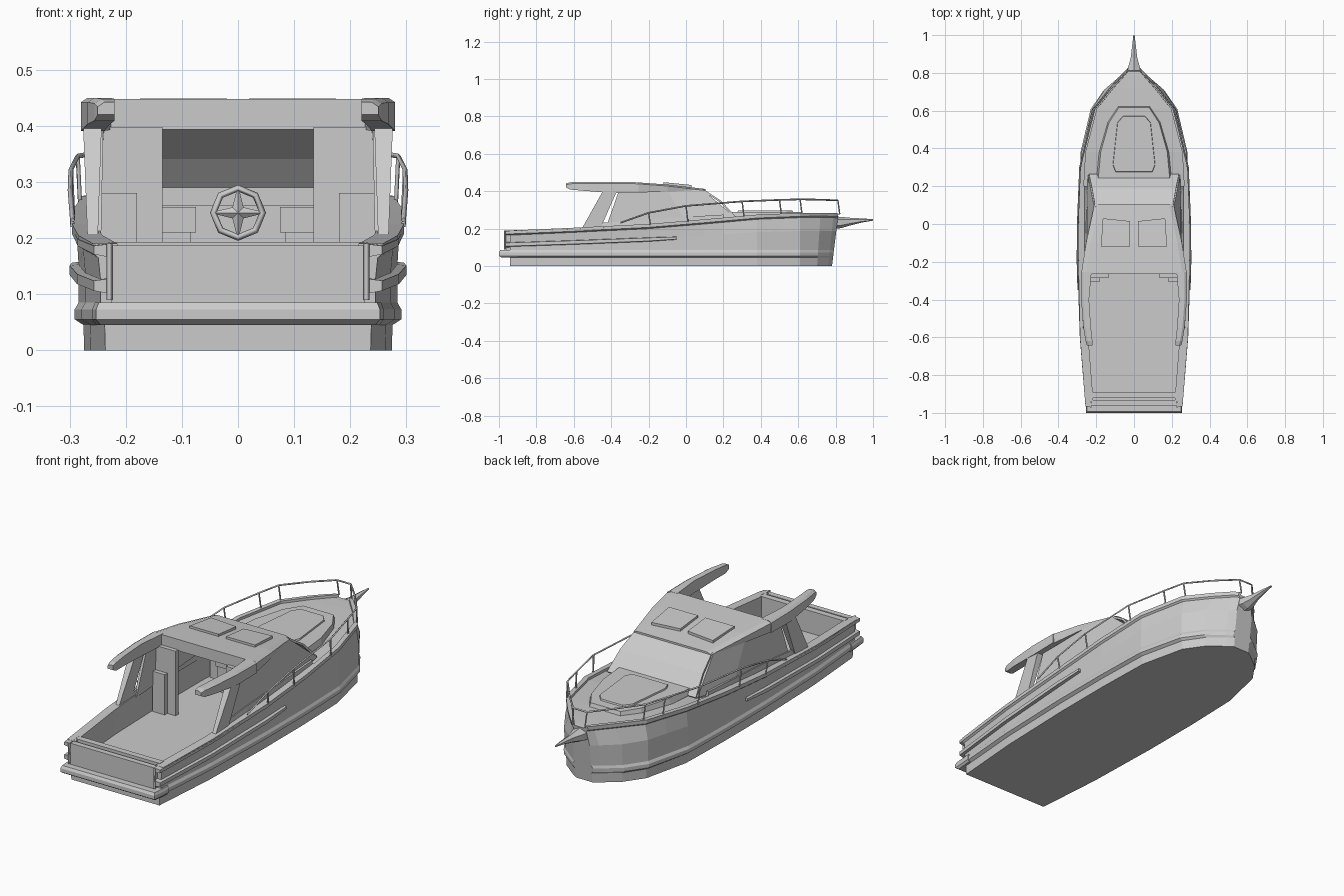
import bpy, bmesh, math
from mathutils import Vector

if "Cube" in bpy.data.objects:
    bpy.data.objects.remove(bpy.data.objects["Cube"])


def make(name, verts, faces, mirror=False, solid=0.0):
    me = bpy.data.meshes.new(name)
    me.from_pydata(verts, [], faces)
    bm = bmesh.new()
    bm.from_mesh(me)
    bmesh.ops.recalc_face_normals(bm, faces=bm.faces)
    bm.to_mesh(me)
    bm.free()
    ob = bpy.data.objects.new(name, me)
    bpy.context.collection.objects.link(ob)
    if solid:
        m = ob.modifiers.new("thickness", 'SOLIDIFY')
        m.thickness, m.offset = solid, 0
    if mirror:
        ob.modifiers.new("mirror", 'MIRROR')
    return ob


def loft(name, rings, mirror=False):
    n = len(rings[0])
    verts = [v for r in rings for v in r]
    faces = [list(range(n)), list(range(len(verts) - n, len(verts)))]
    for i in range(len(rings) - 1):
        for j in range(n):
            k = (j + 1) % n
            faces.append([i * n + j, i * n + k, (i + 1) * n + k, (i + 1) * n + j])
    return make(name, verts, faces, mirror)


def box(name, x0, x1, y0, y1, z0, z1, mirror=False):
    return loft(name, [[(x0, y0, z), (x1, y0, z), (x1, y1, z), (x0, y1, z)] for z in (z0, z1)], mirror)


def tube(name, paths, r, mirror=False, cyclic=False):
    cu = bpy.data.curves.new(name, 'CURVE')
    cu.dimensions, cu.bevel_depth, cu.bevel_resolution = '3D', r, 0
    cu.use_fill_caps = True
    for p in paths:
        s = cu.splines.new('POLY')
        s.points.add(len(p) - 1)
        for pt, co in zip(s.points, p):
            pt.co = (*co, 1)
        s.use_cyclic_u = cyclic
    ob = bpy.data.objects.new(name, cu)
    bpy.context.collection.objects.link(ob)
    if mirror:
        ob.modifiers.new("mirror", 'MIRROR')
    return ob


# Hull stations: y, half width at gunwale, half width of topsides, gunwale height
ST = [(-.94, .255, .245, .19), (-.6, .282, .272, .205), (-.2, .293, .284, .225),
      (.1, .291, .284, .25), (.38, .275, .276, .275), (.61, .215, .222, .284),
      (.72, .128, .155, .285), (.79, .066, .078, .284), (.815, .04, .045, .282)]


def at(y, col):
    if y <= ST[0][0]:
        return ST[0][col]
    for a, b in zip(ST, ST[1:]):
        if y <= b[0]:
            return a[col] + (b[col] - a[col]) * (y - a[0]) / (b[0] - a[0])
    return ST[-1][col]


def hull_ring(y, open_well):
    w, m, zt = at(y, 1), at(y, 2), at(y, 3)
    rim = w - (.04 if open_well else min(.02, w * .3))
    floor = .085 if open_well else zt - .012
    half = [(m * .965, 0), (m * .97, .045), (m + .007, .055), (m + .007, .073), (m, .085),
            (m, zt * .66), (w - .006, zt - .025), (w + .003, zt - .018), (w + .003, zt),
            (rim, zt), (rim, floor)]
    rake = max(0, y - .6) * .16
    pts = [(x, y + rake * (z / zt - 1), z) for x, z in half]
    return pts + [(-x, yy, z) for x, yy, z in reversed(pts)]


# Hull with open cockpit aft and closed deck forward
loft("hull", [hull_ring(y, True) for y in (-.94, -.6, -.2, .1, .2)] +
     [hull_ring(y, False) for y in (.201, .38, .5, .61, .72, .79, .815)])

# Swim platform and transom
loft("swim_platform", [[(-w, y, z), (w, y, z), (w + .007, -.9, z), (-w - .007, -.9, z)]
     for w, y, z in ((.245, -.985, .045), (.253, -1, .055), (.253, -1, .073), (.248, -.993, .085))])
box("transom_panel", -.225, .225, -.962, -.935, .083, .187)
box("transom_inner", -.225, .225, -.92, -.89, .08, .193)
tube("stern_post", [[(.229, -.968, .09), (.229, -.968, .19)]], .005, True)


# Strakes along the hull sides
def strake(name, secs):
    loft(name, [[(at(y, 2) - .02, y, z0), (at(y, 2) + o, y, z0 + .006),
                 (at(y, 2) + o, y, z1 - .004), (at(y, 2) - .02, y, z1)] for y, z0, z1, o in secs], True)


strake("rub_strake", [(-.965, .1, .128, .012), (-.6, .112, .14, .015), (-.2, .128, .155, .016),
                      (-.05, .138, .16, .012)])
strake("upper_strake", [(-.965, .165, .19, .012), (-.6, .18, .202, .014), (-.3, .197, .215, .012),
                        (.1, .235, .245, .006)])

# Foredeck trunk and hatch
def slab(name, outline, z0, z1, inset):
    pts = outline + [(-x, y) for x, y in reversed(outline)]
    c = sum(y for x, y in pts) / len(pts)
    loft(name, [[(x * s, c + (y - c) * s, z) for x, y in pts] for s, z in ((1, z0), (inset, z1))])


slab("foredeck_trunk", [(.2, .22), (.185, .38), (.14, .54), (.085, .625)], .262, .29, .95)
slab("foredeck_hatch", [(.1, .272), (.115, .31), (.09, .54), (.06, .575)], .28, .297, .96)

# Bowsprit: tapered pointed spar
loft("bowsprit", [[(w * math.cos(a), y, zc + h * math.sin(a)) for a in
     [math.radians(30 + 60 * k) for k in range(6)]]
     for y, w, h, zc in ((.78, .05, .034, .232), (.83, .036, .03, .233), (.88, .02, .02, .238),
                         (.94, .012, .011, .244), (1.0, .004, .004, .247))])

# Cabin sides and windshield
side = [(.238, .26, .262), (.25, 0, .23), (.25, -.43, .2),
        (.246, -.36, .4), (.24, -.1, .405), (.205, .09, .405)]
make("cabin_side", side, [[0, 1, 4, 5], [1, 2, 3, 4]], True, .012)
make("windshield", [(-.238, .262, .262), (.238, .262, .262), (.222, .185, .345), (.205, .09, .407),
                    (-.205, .09, .407), (-.222, .185, .345)], [[0, 1, 2, 5], [5, 2, 3, 4]], False, .01)

# Roof with aft arms
loft("roof", [[(-w, y, zb), (w, y, zb), (w + .004, y, zt - .008), (w - .02, y, zt),
               (-w + .02, y, zt), (-w - .004, y, zt - .008)]
              for y, w, zb, zt in ((.105, .205, .4, .412), (-.1, .25, .398, .436), (-.265, .276, .393, .448))])
loft("roof_arm", [[(xi, y, zb), (xo, y, zb), (xo, y, zt - .008), (xo - .012, y, zt), (xi, y, zt)]
                  for y, xi, xo, zb, zt in ((-.255, .225, .28, .393, .448), (-.4, .238, .28, .391, .45),
                                            (-.55, .228, .268, .403, .45), (-.62, .22, .256, .409, .448),
                                            (-.642, .22, .25, .42, .442))], True)
for s in (-1, 1):
    pts = [(.02, -.12), (.175, -.12), (.165, .03), (.02, .015)]
    loft("roof_hatch", [[(s * x, y, .4285 - (y + .05) * .1 + d) for x, y in pts] for d in (-.008, .013)])

# Slanted pillars holding the arms
loft("arm_pillar", [[(xi, y0, z), (xo, y0, z), (xo, y1, z), (xi, y1, z)]
                    for xi, xo, y0, y1, z in ((.25, .268, -.56, -.46, .195), (.243, .276, -.445, -.37, .4))], True)
loft("pillar_foot", [[(.248, y, .2), (.266, y, .2), (.26, y, z), (.25, y, z)]
                     for y, z in ((-.52, .225), (-.3, .245), (.2, .275))], True)

# Cabin interior: bulkheads, dashboard, seats and steering wheel
box("aft_bulkhead", .135, .25, -.285, -.262, .083, .398, True)
box("bulkhead_locker", .18, .245, -.305, -.28, .083, .28, True)
box("dashboard", -.24, .24, .13, .22, .083, .258)
box("dashboard_top", -.235, .235, .17, .24, .25, .29)
box("seat", .075, .135, .02, .1, .21, .255, True)
box("seat_base", .085, .135, .03, .09, .083, .212, True)


def circ(r, n=8):
    return [(r * math.cos(k * math.tau / n), .105, .245 + r * math.sin(k * math.tau / n)) for k in range(n)]


tube("steering_wheel", [circ(.044)], .006, False, True)
star = [(.0, .095, .245)]
for k in range(8):
    r = .05 if k % 2 == 0 else .014
    star.append((r * math.cos(k * math.pi / 4), .105, .245 + r * math.sin(k * math.pi / 4)))
make("wheel_spokes", star + [(0, .135, .245)],
     [[c, 1 + k, 1 + (k + 1) % 8] for k in range(8) for c in (0, 9)])

# Bow railing with posts
rail = [(-.35, .232), (-.2, .285), (0, .322), (.3, .346), (.5, .354), (.61, .357), (.72, .355), (.812, .351)]
path = [(at(y, 1) + (.006 if y < .4 else -.006), y, z) for y, z in rail]
tube("bow_rail", [path + [(-x, y, z) for x, y, z in reversed(path)]], .0045)
tube("rail_post", [[(x, y, z), (x - .004, y + .01, at(y, 3) - .005)]
                   for x, y, z in path[1:5] + path[5:6] + path[7:8]], .004, True)
